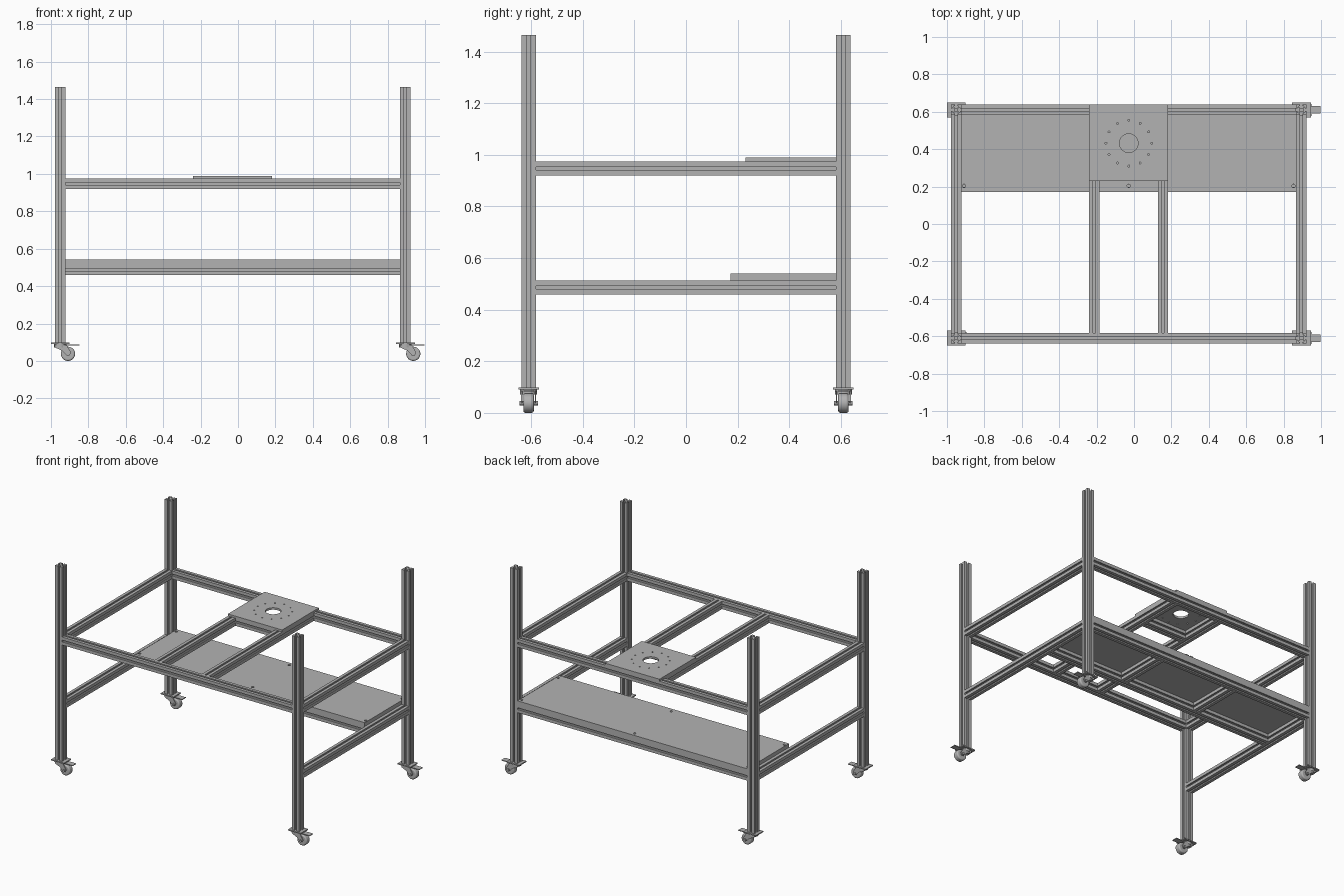
import bpy, bmesh, math
from mathutils import Matrix, Vector

if "Cube" in bpy.data.objects:
    bpy.data.objects.remove(bpy.data.objects["Cube"], do_unlink=True)

grey = bpy.data.materials.new("aluminium_grey")
grey.use_nodes = True
colour = (0.45, 0.45, 0.45, 1)
grey.diffuse_color = colour
grey.node_tree.nodes["Principled BSDF"].inputs["Base Color"].default_value = colour

H = 0.028                    # half width of the slotted bar
XL, XR, Y = -0.951, 0.895, 0.61   # post centre lines
XC = (XL + XR) / 2
LOW, HIGH = 0.486, 0.947     # rail centre heights
BACK = Y + H


def finish(name, bm):
    bmesh.ops.recalc_face_normals(bm, faces=bm.faces)
    mesh = bpy.data.meshes.new(name)
    bm.to_mesh(mesh)
    bm.free()
    mesh.materials.append(grey)
    obj = bpy.data.objects.new(name, mesh)
    bpy.context.scene.collection.objects.link(obj)
    return obj


def prism(name, points, direction):
    """Extrude a flat outline along a vector."""
    bm = bmesh.new()
    face = bm.faces.new([bm.verts.new(p) for p in points])
    new = bmesh.ops.extrude_face_region(bm, geom=[face])["geom"]
    verts = [v for v in new if isinstance(v, bmesh.types.BMVert)]
    bmesh.ops.translate(bm, verts=verts, vec=direction)
    return finish(name, bm)


def box(name, low, high):
    bm = bmesh.new()
    bmesh.ops.create_cube(bm, size=1)
    for v in bm.verts:
        v.co = [low[i] if v.co[i] < 0 else high[i] for i in range(3)]
    return finish(name, bm)


def cylinder(name, centre, radius, depth, axis="Z", sides=24):
    bm = bmesh.new()
    turn = Matrix.Rotation(math.pi / 2, 4, "X") if axis == "Y" else Matrix()
    bmesh.ops.create_cone(bm, cap_ends=True, segments=sides, radius1=radius,
                          radius2=radius, depth=depth,
                          matrix=Matrix.Translation(centre) @ turn)
    return finish(name, bm)


def smooth(obj):
    bpy.ops.object.select_all(action="DESELECT")
    obj.select_set(True)
    bpy.context.view_layer.objects.active = obj
    bpy.ops.object.shade_smooth_by_angle(angle=math.radians(35))


def slot_profile():
    """Square bar section with a T-slot on each side."""
    lip, mouth, wide, core, web = H - 0.008, 0.0065, 0.014, 0.011, 0.007
    half = [(core, web), (lip, wide), (lip, mouth), (H, mouth)]
    side = [(x, -y) for x, y in reversed(half)] + half + [(H, H)]
    return [Matrix.Rotation(k * math.pi / 2, 2) @ Vector(p)
            for k in range(4) for p in side]


def rail(name, start, end):
    start, end = Vector(start), Vector(end)
    along = end - start
    axis = max(range(3), key=lambda i: abs(along[i]))
    u, w = [i for i in range(3) if i != axis]
    points = []
    for p in slot_profile():
        q = start.copy()
        q[u] += p.x
        q[w] += p.y
        points.append(q)
    return prism(name, points, along)


def drill(obj, holes):
    """Cut round holes (x, y, radius) through a plate."""
    bm = bmesh.new()
    for x, y, r in holes:
        bmesh.ops.create_cone(bm, cap_ends=True, segments=32 if r > 0.02 else 12,
                              radius1=r, radius2=r, depth=4,
                              matrix=Matrix.Translation((x, y, 0)))
    cutter = finish("hole_cutter", bm)
    cutter.hide_render = True
    mod = obj.modifiers.new("holes", "BOOLEAN")
    mod.operation, mod.solver, mod.object = "DIFFERENCE", "EXACT", cutter
    bpy.context.view_layer.objects.active = obj
    bpy.ops.object.modifier_apply(modifier=mod.name)
    bpy.data.objects.remove(cutter, do_unlink=True)


def caster(tag, x, y):
    # mounting plate, swivel head and brake pedal
    box(tag + "_caster_plate", (x - 0.05, y - 0.04, 0.09), (x + 0.05, y + 0.04, 0.098))
    smooth(cylinder(tag + "_caster_swivel", (x, y, 0.081), 0.033, 0.018))
    box(tag + "_brake_pedal", (x + 0.03, y - 0.02, 0.082), (x + 0.103, y + 0.02, 0.087))
    # fork cheeks
    cheek = [(-0.03, 0.085), (0.035, 0.085), (0.058, 0.045), (0.05, 0.03),
             (0.036, 0.028), (0.01, 0.055), (-0.028, 0.072)]
    for s in (-1, 1):
        prism(tag + "_fork_cheek", [(x + a, y + s * 0.024, z) for a, z in cheek],
              (0, s * 0.005, 0))
    # wheel with rounded shoulders, and axle
    wheel = cylinder(tag + "_wheel", (x + 0.042, y, 0.038), 0.038, 0.04, "Y", 32)
    bevel = wheel.modifiers.new("shoulder", "BEVEL")
    bevel.width, bevel.segments = 0.008, 3
    smooth(wheel)
    cylinder(tag + "_axle", (x + 0.042, y, 0.038), 0.009, 0.072, "Y", 12)


# Posts and casters
for fb, y in (("front", -Y), ("back", Y)):
    for lr, x in (("right", XL), ("left", XR)):
        rail(f"{fb}_{lr}_post", (x, y, 0.098), (x, y, 1.465))
        caster(f"{fb}_{lr}", x, y)

# Upper frame
for fb, y in (("front", -Y), ("back", Y)):
    rail(fb + "_upper_rail", (XL + H, y, HIGH), (XR - H, y, HIGH))
for lr, x in (("right", XL), ("left", XR)):
    for level, z in (("upper", HIGH), ("lower", LOW)):
        rail(f"{lr}_{level}_side_rail", (x, H - Y, z), (x, Y - H, z))

# Bars carrying the mounting plate
bar_right, bar_left = -0.212, 0.155
for lr, x in (("right", bar_right), ("left", bar_left)):
    rail(lr + "_plate_bar", (x, H - Y, HIGH), (x, Y - H, HIGH))
rail("plate_cross_bar", (bar_right + H, 0.262, HIGH), (bar_left - H, 0.262, HIGH))

# Lower shelf frame
shelf_front = 0.204
for name, y in (("shelf_back_rail", Y), ("shelf_front_rail", shelf_front)):
    rail(name, (XL + H, y, LOW), (XR - H, y, LOW))
for k in (-1, 1):
    x = XC + k * 0.3
    rail("shelf_cross_rail", (x, shelf_front + H, LOW), (x, Y - H, LOW))

# Shelf board with screw holes
shelf = box("shelf_board", (XL + H, 0.172, LOW + H), (XR - H, BACK, 0.541))
drill(shelf, [(x, y, 0.009) for x in (XL + 0.042, XC, XR - 0.042)
              for y in (shelf_front, Y)])

# Mounting plate with centre bore and a ring of small holes
plate_x, plate_y = XC, 0.432
plate = box("mounting_plate", (-0.24, 0.23, HIGH + H), (0.183, BACK, 0.989))
ring = [(plate_x + 0.122 * math.cos(a), plate_y + 0.122 * math.sin(a), 0.005)
        for a in (k * math.pi / 6 for k in range(12))]
drill(plate, [(plate_x, plate_y, 0.05)] + ring)
